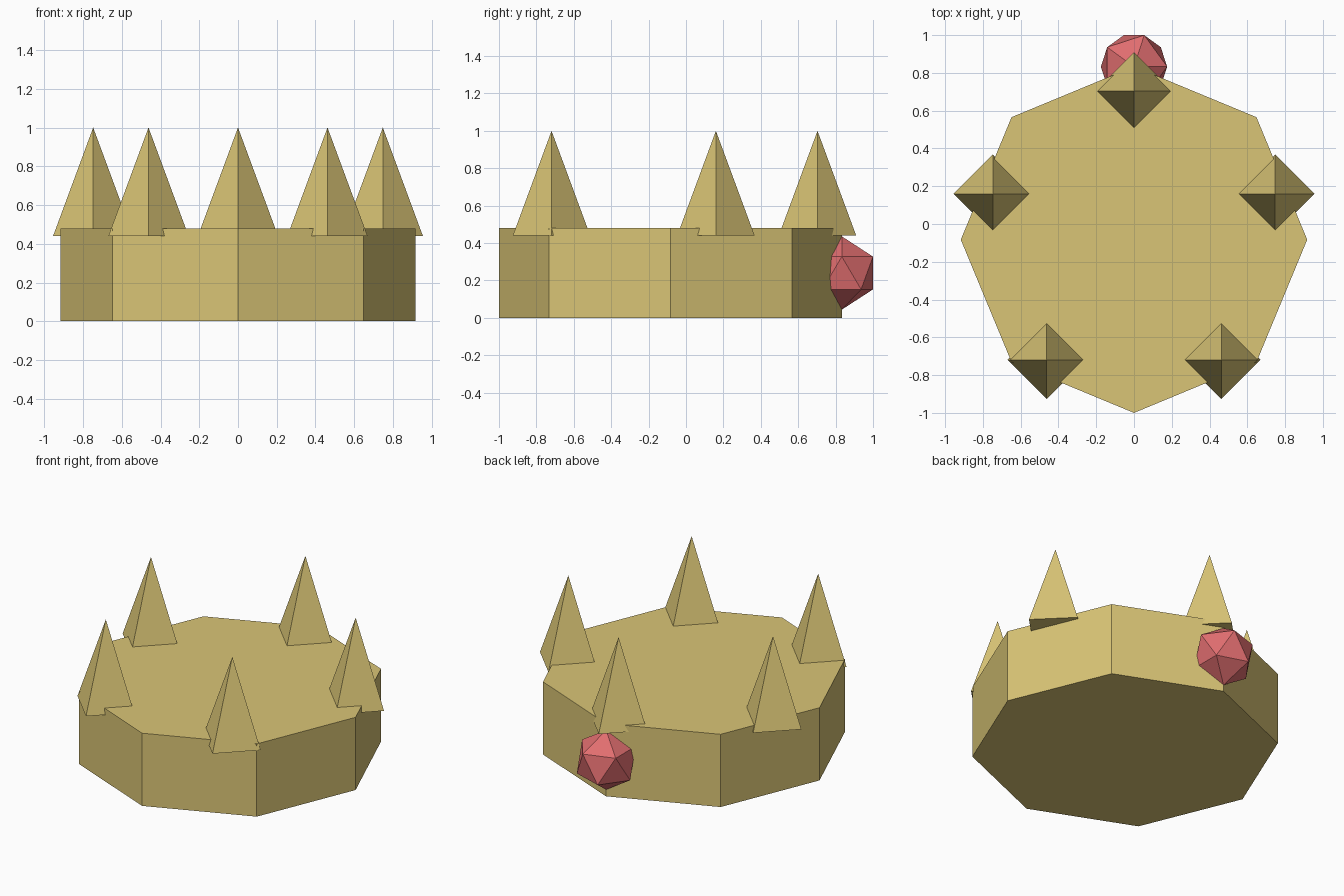
import bpy, math

if "Cube" in bpy.data.objects:
    bpy.data.objects.remove(bpy.data.objects["Cube"])

CY = -0.083  # crown axis


def material(name, color):
    m = bpy.data.materials.new(name)
    m.diffuse_color = (*color, 1.0)
    m.use_nodes = True
    m.node_tree.nodes["Principled BSDF"].inputs["Base Color"].default_value = m.diffuse_color
    return m


gold = material("pale gold", (0.70, 0.56, 0.18))
red = material("gem red", (0.75, 0.155, 0.16))


def finish(name, mat):
    obj = bpy.context.object
    obj.name = name
    obj.data.materials.append(mat)
    return obj


# Eight-sided solid band, corners pointing front, back and sides
bpy.ops.mesh.primitive_cylinder_add(vertices=8, radius=0.917, depth=0.48,
                                    location=(0, CY, 0.24))
finish("crown_band", gold)

# Five square pyramids, evenly spaced around the rim
for i in range(5):
    a = math.radians(90 + 72 * i)
    x, y = 0.786 * math.cos(a), CY + 0.786 * math.sin(a)
    bpy.ops.mesh.primitive_cone_add(vertices=4, radius1=0.207, radius2=0,
                                    depth=0.56, location=(x, y, 0.72))
    finish(f"spike_{i + 1}", gold)

# Faceted gem on the back corner
bpy.ops.mesh.primitive_ico_sphere_add(subdivisions=1, radius=0.196,
                                      location=(0, 0.833, 0.24))
finish("back_gem", red)
